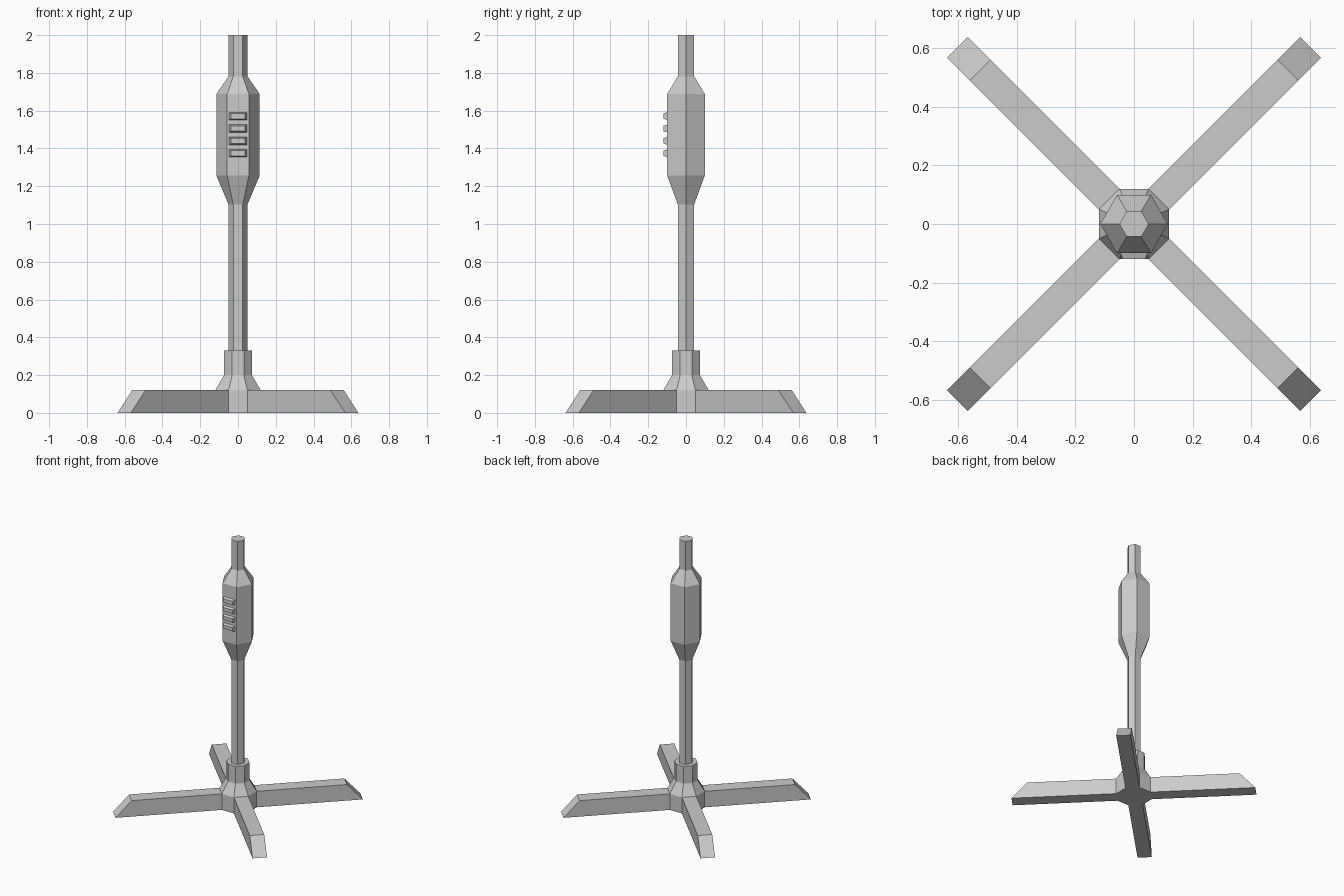
import bpy, bmesh, math
from mathutils import Vector

if "Cube" in bpy.data.objects:
    bpy.data.objects.remove(bpy.data.objects["Cube"])


def loft(bm, sides, turn, rings):
    """Skin stacked regular polygons given as (radius, z), capped at both ends."""
    loops = []
    for r, z in rings:
        angles = [turn + 2 * math.pi * i / sides for i in range(sides)]
        loops.append([bm.verts.new((r * math.cos(a), r * math.sin(a), z)) for a in angles])
    walls = []
    for lo, hi in zip(loops, loops[1:]):
        walls.append([bm.faces.new((lo[i], lo[(i + 1) % sides], hi[(i + 1) % sides], hi[i]))
                      for i in range(sides)])
    bm.faces.new(loops[0][::-1])
    bm.faces.new(loops[-1])
    return walls


def finish(name, bm):
    bmesh.ops.recalc_face_normals(bm, faces=bm.faces)
    mesh = bpy.data.meshes.new(name)
    bm.to_mesh(mesh)
    bm.free()
    obj = bpy.data.objects.new(name, mesh)
    bpy.context.collection.objects.link(obj)
    return obj


# Octagonal hub, with the four feet extruded from its diagonal sides
bm = bmesh.new()
walls = loft(bm, 8, math.pi / 8, [(0.13, 0), (0.13, 0.12), (0.08, 0.2), (0.08, 0.33)])
bm.normal_update()
diagonal = [f for f in walls[0] if abs(f.normal.x) > 0.5 and abs(f.normal.y) > 0.5]
for face in bmesh.ops.extrude_discrete_faces(bm, faces=diagonal)["faces"]:
    c = face.calc_center_median()
    out = Vector((c.x, c.y, 0)).normalized()
    for v in face.verts:
        v.co += out * (0.622 if v.co.z > 0.06 else 0.732)   # sloped toe
finish("four_legged_base", bm)

# Hexagonal post swelling into the control housing
bm = bmesh.new()
loft(bm, 6, 0, [(0.05, 0.33), (0.05, 1.103), (0.115, 1.257),
                (0.115, 1.688), (0.05, 1.782), (0.05, 2.0)])
finish("post_and_housing", bm)

# Four tapered buttons on the front of the housing
for i in range(4):
    bm = bmesh.new()
    bmesh.ops.create_cube(bm, size=1)
    for v in bm.verts:
        front = v.co.y < 0
        half_x, half_z = (0.038, 0.014) if front else (0.047, 0.021)
        v.co = (math.copysign(half_x, v.co.x), -0.12 if front else -0.098,
                math.copysign(half_z, v.co.z))
    button = finish(f"button_{i + 1}", bm)
    button.location.z = 1.571 - 0.0655 * i
